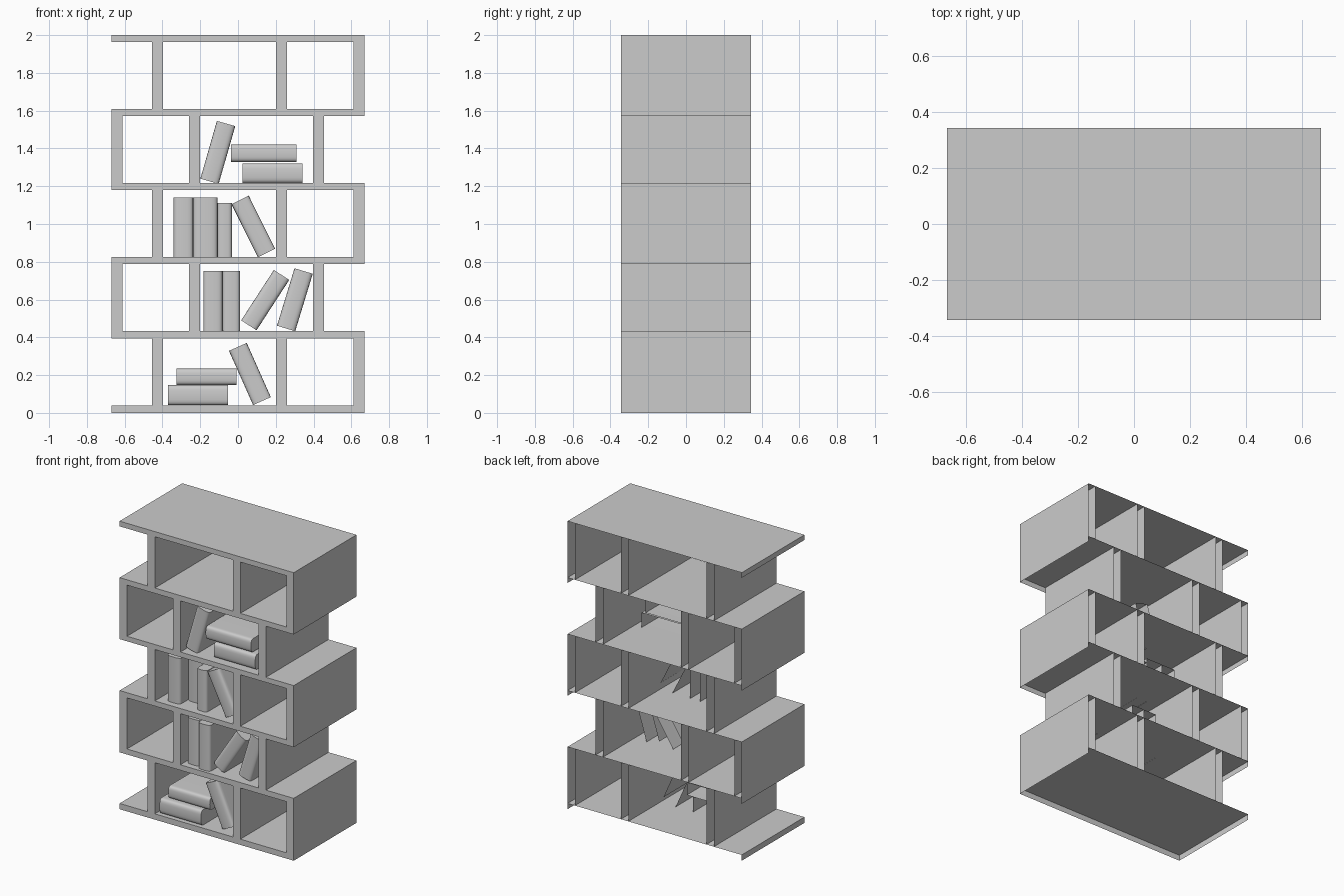
import bpy, bmesh, math
from mathutils import Matrix

if "Cube" in bpy.data.objects:
    bpy.data.objects.remove(bpy.data.objects["Cube"])

HALF_DEPTH = 0.344


def finish(name, bm):
    # Weld, orient so that front faces look towards -y, and link
    bmesh.ops.remove_doubles(bm, verts=bm.verts[:], dist=1e-5)
    me = bpy.data.meshes.new(name)
    bm.to_mesh(me)
    bm.free()
    ob = bpy.data.objects.new(name, me)
    bpy.context.collection.objects.link(ob)
    return ob


# Shelf frame: an open-backed shell made from a grid of solid / empty cells
shelf_z = [(0, 0.04), (0.395, 0.433), (0.788, 0.824), (1.181, 1.216), (1.571, 1.608), (1.964, 2.0)]
posts_odd = [(-0.455, -0.398), (0.202, 0.259), (0.612, 0.669)]
posts_even = [(-b, -a) for a, b in reversed(posts_odd)]
zs = [z for pair in shelf_z for z in pair]
xs = sorted({x for p in posts_odd + posts_even for x in p})


def solid(i, k):
    if not (0 <= i < len(xs) - 1 and 0 <= k < len(zs) - 1):
        return False
    if k % 2 == 0:
        return True
    posts = posts_odd if (k // 2) % 2 == 0 else posts_even
    mid = (xs[i] + xs[i + 1]) / 2
    return any(a < mid < b for a, b in posts)


bm = bmesh.new()


def quad(*pts):
    bm.faces.new([bm.verts.new(p) for p in pts])


F, B = -HALF_DEPTH, HALF_DEPTH
for i in range(len(xs) - 1):
    for k in range(len(zs) - 1):
        if not solid(i, k):
            continue
        x0, x1, z0, z1 = xs[i], xs[i + 1], zs[k], zs[k + 1]
        # front edge
        quad((x0, F, z0), (x1, F, z0), (x1, F, z1), (x0, F, z1))
        # side sheets; those of the posts run up to the top of the next board
        zt = zs[k + 2] if k % 2 else z1
        if not solid(i - 1, k):
            quad((x0, B, z0), (x0, F, z0), (x0, F, zt), (x0, B, zt))
        if not solid(i + 1, k):
            quad((x1, F, z0), (x1, B, z0), (x1, B, zt), (x1, F, zt))
        # each board is a single top sheet, open underneath
        if k % 2 == 0:
            quad((x0, F, z1), (x1, F, z1), (x1, B, z1), (x0, B, z1))
bmesh.ops.remove_doubles(bm, verts=bm.verts[:], dist=1e-5)
bmesh.ops.dissolve_limit(bm, angle_limit=0.01, verts=bm.verts[:], edges=bm.edges[:])
finish("shelf_frame", bm)


# Book: open-backed shell with a rounded spine and flat ends
def book(name, cx, cz, thick, length, lean, y0=-0.30, back=0.0):
    bulge, n, h = 0.03, 12, thick / 2
    prof = [(-h, back - y0)]
    for s in range(n + 1):
        a = math.pi * s / n
        c, d = math.cos(a), max(0.0, math.sin(a))
        prof.append((-h * math.copysign(abs(c) ** 0.6, c), bulge * (1 - d ** 0.6)))
    prof.append((h, back - y0))
    b = bmesh.new()
    low = [b.verts.new((u, v, -length / 2)) for u, v in prof]
    top = [b.verts.new((u, v, length / 2)) for u, v in prof]
    for j in range(len(prof) - 1):
        b.faces.new((low[j], low[j + 1], top[j + 1], top[j]))
    b.faces.new(top)
    if lean == 90:  # standing books have no underside
        b.faces.new(low[::-1])
    m = Matrix.Translation((cx, y0, cz)) @ Matrix.Rotation(math.radians(lean), 4, 'Y')
    b.transform(m)
    ob = finish(name, b)
    bpy.ops.object.select_all(action='DESELECT')
    ob.select_set(True)
    bpy.context.view_layer.objects.active = ob
    bpy.ops.object.shade_smooth_by_angle(angle=math.radians(50))


# First shelf
book("book_flat_1", -0.212, 0.094, 0.106, 0.318, 90, y0=-0.33)
book("book_flat_2", -0.166, 0.191, 0.086, 0.318, 90)
book("book_lean_1", 0.063, 0.206, 0.103, 0.314, -24)
# Second shelf
book("book_upright_1", -0.133, 0.592, 0.101, 0.319, 0)
book("book_upright_2", -0.036, 0.592, 0.093, 0.319, 0, y0=-0.325)
book("book_lean_2", 0.144, 0.597, 0.097, 0.318, 33)
book("book_lean_3", 0.301, 0.599, 0.101, 0.318, 17)
# Third shelf
book("book_upright_3", -0.289, 0.982, 0.104, 0.319, 0)
book("book_upright_4", -0.173, 0.982, 0.128, 0.319, 0, y0=-0.22)
book("book_upright_5", -0.071, 0.967, 0.078, 0.287, 0)
book("book_lean_4", 0.081, 0.987, 0.102, 0.314, -26.5)
# Fourth shelf
book("book_lean_5", -0.107, 1.379, 0.101, 0.318, 16)
book("book_flat_3", 0.136, 1.375, 0.092, 0.348, 90)
book("book_flat_4", 0.183, 1.269, 0.104, 0.318, 90)
